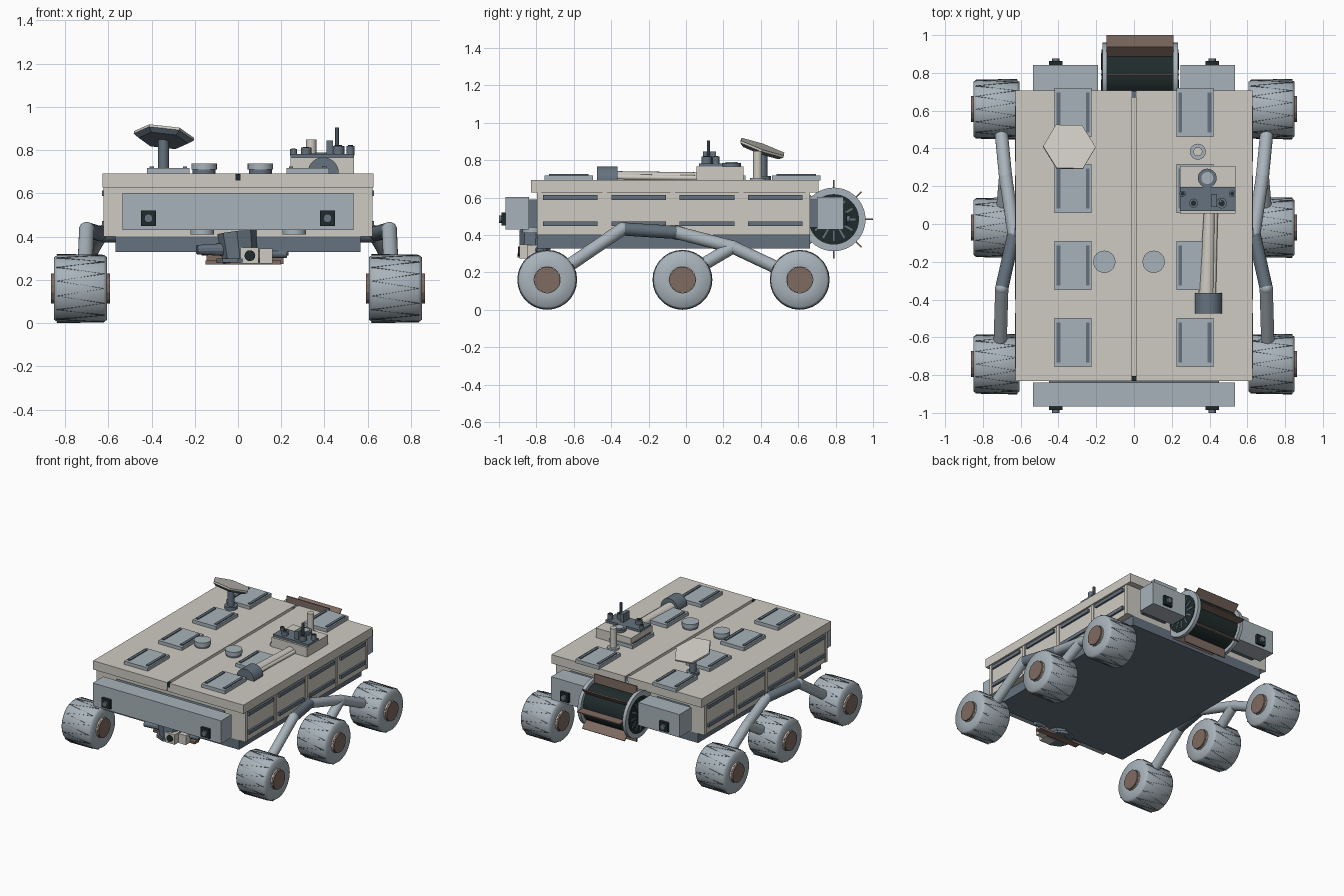
import bpy, bmesh, math
from math import sin, cos, pi
from mathutils import Vector, Matrix

cube = bpy.data.objects.get("Cube")
if cube:
    bpy.data.objects.remove(cube, do_unlink=True)


def material(name, rgb):
    m = bpy.data.materials.new(name)
    m.use_nodes = True
    m.diffuse_color = (*rgb, 1)
    m.node_tree.nodes["Principled BSDF"].inputs["Base Color"].default_value = (*rgb, 1)
    return m


CREAM = material("cream", (0.62, 0.60, 0.54))
STEEL = material("light steel", (0.39, 0.45, 0.49))
DARK = material("dark steel", (0.13, 0.17, 0.21))
BROWN = material("brown", (0.21, 0.145, 0.12))
BLACK = material("green black", (0.014, 0.024, 0.024))


def link(name, data, loc=(0, 0, 0)):
    ob = bpy.data.objects.new(name, data)
    ob.location = loc
    bpy.context.scene.collection.objects.link(ob)
    return ob


def finish(name, bm, mat, smooth=None):
    bmesh.ops.recalc_face_normals(bm, faces=bm.faces)
    me = bpy.data.meshes.new(name)
    for f in bm.faces:
        f.smooth = smooth is not None
    bm.to_mesh(me)
    bm.free()
    if smooth is not None:
        me.set_sharp_from_angle(angle=smooth)
    me.materials.append(mat)
    return me


def box(name, x, y, z, mat, matrix=None):
    """Box from (low, high) pairs."""
    lo, hi = Vector((x[0], y[0], z[0])), Vector((x[1], y[1], z[1]))
    bm = bmesh.new()
    bmesh.ops.create_cube(bm, size=1, matrix=Matrix.Translation((lo + hi) / 2)
                          @ Matrix.Diagonal((*(hi - lo), 1)))
    if matrix:
        bm.transform(matrix)
    return link(name, finish(name, bm, mat))


def tube(name, a, b, r, mat, r2=None, sides=24, twist=0):
    """Cylinder or cone from point a to point b."""
    a, b = Vector(a), Vector(b)
    turn = Vector((0, 0, 1)).rotation_difference(b - a).to_matrix().to_4x4()
    bm = bmesh.new()
    bmesh.ops.create_cone(bm, cap_ends=True, segments=sides, radius1=r,
                          radius2=r if r2 is None else r2, depth=(b - a).length,
                          matrix=Matrix.Translation((a + b) / 2) @ turn @ Matrix.Rotation(twist, 4, 'Z'))
    return link(name, finish(name, bm, mat, 0.7 if sides > 12 else None))


def ball(name, c, r, mat):
    bm = bmesh.new()
    bmesh.ops.create_uvsphere(bm, u_segments=16, v_segments=10, radius=r,
                              matrix=Matrix.Translation(c))
    return link(name, finish(name, bm, mat, 0.8))


# Hull, belly and split lid
box("hull", (-.615, .615), (-.797, .664), (.40, .63), CREAM)
box("belly", (-.566, .566), (-.797, .664), (.328, .40), DARK)
for s, side in ((-1, "right"), (1, "left")):
    box(side + "_lid", sorted((s * .012, s * .627)), (-.83, .708), (.627, .693), CREAM)
box("lid_seam", (-.012, .012), (-.825, .70), (.627, .662), CREAM)
box("seam_latch_front", (-.012, .012), (-.83, -.805), (.66, .69), BLACK)
box("seam_latch_back", (-.012, .012), (.67, .704), (.66, .69), DARK)

# Hull side bays: ribs and rails
for s, side in ((-1, "right"), (1, "left")):
    for y in (-.785, -.435, -.07, .295, .652):
        box(side + "_rib", sorted((s * .61, s * .621)), (y - .012, y + .012), (.40, .627), CREAM)
    for y in (-.618, -.253, .112, .478):
        for z in (.60, .46):
            box(side + "_rail", sorted((s * .61, s * .629)), (y - .146, y + .146),
                (z - .013, z + .013), DARK)

# Lid hatches with grab bars
for x in (-.322, .322):
    for y in (.59, .188, -.22, -.627):
        box("hatch", (x - .098, x + .098), (y - .129, y + .129), (.69, .718), STEEL)
        for dx in (-.077, .077):
            box("hatch_bar", (x + dx - .01, x + dx + .01), (y - .105, y + .105), (.71, .725), DARK)

# Round lid caps
for x in (-.157, .104):
    tube("cap_base", (x, -.2, .69), (x, -.2, .715), .053, DARK)
    tube("cap", (x, -.2, .71), (x, -.2, .738), .059, STEEL)

# Front and rear equipment boxes with cameras
box("front_box", (-.535, .535), (-.966, -.84), (.43, .602), STEEL)
box("front_mount", (-.45, .45), (-.85, -.79), (.44, .59), DARK)
for x in ((-.535, -.19), (.245, .535)):
    box("rear_box", x, (.70, .842), (.43, .602), STEEL)
    box("rear_mount", (x[0] + .04, x[1] - .04), (.66, .71), (.44, .59), DARK)
for x in (-.414, .414):
    for y, d in ((-.966, -1), (.842, 1)):
        box("camera", (x - .035, x + .035), sorted((y - d * .01, y + d * .02)), (.45, .52), BLACK)
        tube("camera_lens", (x, y, .485), (x, y + d * .034, .485), .02, DARK, sides=16)

# Rear drum: barrel, end rings, spokes and radial fins
dy, dz = .79, .483
tube("drum_barrel", (-.15, dy, dz), (.215, dy, dz), .143, BLACK, sides=32)
for x, d in ((-.155, -1), (.22, 1)):
    tube("drum_end", (x - .013, dy, dz), (x + .013, dy, dz), .17, STEEL, sides=40)
    tube("drum_face", (x, dy, dz), (x + d * .016, dy, dz), .135, BLACK, sides=40)
    for i in range(12):
        m = Matrix.Translation((x + d * .015, dy, dz)) @ Matrix.Rotation(i * pi / 6, 4, 'X')
        box("drum_spoke", (-.004, .004), (.06, .115), (-.005, .005), DARK, m)
for i in range(8):
    m = Matrix.Translation((0, dy, dz)) @ Matrix.Rotation(i * pi / 4, 4, 'X')
    box("drum_fin", (-.145, .21), (.13, .21), (-.004, .004), BROWN, m)

# Hexagonal dish antenna on a post
top = Vector((-.342, .41, .872))
normal = Vector((.12, .35, 1)).normalized()
tube("dish_base", (-.345, .41, .69), (-.345, .41, .715), .045, DARK)
tube("dish_post", (-.345, .41, .70), (-.345, .41, .85), .025, DARK)
tube("dish_back", top - normal * .03, top - normal * .012, .115, DARK, .14, 6, pi / 6)
tube("dish", top - normal * .012, top, .14, CREAM, sides=6, twist=pi / 6)

# Small mast beside the turret
tube("mast_foot", (.338, .383, .69), (.338, .383, .705), .042, STEEL)
tube("mast", (.338, .383, .69), (.338, .383, .85), .024, CREAM)

# Camera turret on the lid
box("turret_base", (.243, .537), (.055, .308), (.69, .765), CREAM)
box("turret_plate", (.243, .537), (.07, .195), (.765, .782), DARK)
tube("turret_drum", (.388, .243, .76), (.388, .243, .785), .05, DARK)
tube("turret_drum_cap", (.388, .243, .78), (.388, .243, .79), .032, STEEL)
for x, y, r, z in ((.257, .16, .016, .805), (.315, .11, .024, .812), (.464, .11, .028, .82),
                   (.52, .16, .018, .82)):
    tube("turret_eye", (x, y, .775), (x, y, z), r, DARK, sides=16)
    tube("turret_lens", (x, y, z - .004), (x, y, z + .003), r * .6, BLACK, sides=16)
box("turret_head", (.41, .44), (.09, .16), (.775, .845), DARK)
tube("turret_whip", (.458, .12, .78), (.458, .12, .905), .009, DARK, sides=8)

# Stowed boom leading to the front motor
tube("boom", (.40, .06, .705), (.385, -.37, .698), .03, CREAM, .043)
tube("boom_rod", (.43, .06, .705), (.42, -.37, .71), .014, CREAM, sides=16)
tube("boom_motor", (.394, -.365, .695), (.394, -.475, .695), .072, DARK)

# Tool head under the front edge
tube("tool_body", (.01, -.81, .285), (-.005, -.80, .42), .08, DARK, .09, 8)
tube("tool_disc", (0, -.80, .28), (0, -.80, .30), .10, DARK, sides=8)
box("tool_plate", (-.15, .20), (-.80, -.75), (.272, .29), BROWN)
box("tool_camera", (.015, .095), (-.89, -.82), (.275, .35), CREAM)
tube("tool_lens", (.055, -.885, .312), (.055, -.897, .312), .025, BLACK, sides=16)
box("tool_block", (.10, .16), (-.85, -.79), (.275, .345), CREAM)
tube("tool_drill", (-.07, -.81, .34), (-.19, -.84, .34), .03, DARK, .022, 12)
tube("tool_brush", (.14, -.79, .32), (.225, -.78, .32), .018, DARK, sides=12)
for x in (-.165, .26):
    tube("tool_shoulder", (x, -.82, .41), (x, -.82, .46), .055, STEEL)

# Wheel: turned profile, zigzag grouser and hub
profile = [(-.112, .06), (-.122, .145), (-.105, .156), (0, .157),
           (.105, .156), (.122, .145), (.112, .06)]
bm = bmesh.new()
pts = [bm.verts.new((x, 0, r)) for x, r in profile]
edges = [bm.edges.new(p) for p in zip(pts, pts[1:])]
bmesh.ops.spin(bm, geom=pts + edges, cent=(0, 0, 0), axis=(1, 0, 0), angle=2 * pi, steps=40)
bmesh.ops.remove_doubles(bm, verts=bm.verts, dist=.0005)
wheel_mesh = finish("wheel", bm, STEEL, pi)

grouser = bpy.data.curves.new("grouser", 'CURVE')
grouser.dimensions = '3D'
grouser.bevel_depth = .0042
grouser.bevel_resolution = 0
grouser.materials.append(DARK)
line = grouser.splines.new('POLY')
count = 28
line.points.add(count - 1)
for i, p in enumerate(line.points):
    a = i * 2 * pi / count
    p.co = ((-1) ** i * .108, .156 * cos(a), .156 * sin(a), 1)
line.use_cyclic_u = True

# Wheels and rocker suspension on both sides
for s, side in ((-1, "right"), (1, "left")):
    for y, place in ((-.742, "front"), (-.019, "middle"), (.608, "rear")):
        c = (s * .728, y, .16)
        link(f"{side}_{place}_wheel", wheel_mesh, c)
        link(f"{side}_{place}_grouser", grouser, c)
        tube(f"{side}_{place}_hub_ring", (s * .605, y, .16), (s * .851, y, .16), .074, CREAM, sides=12)
        tube(f"{side}_{place}_hub", (s * .593, y, .16), (s * .864, y, .16), .071, BROWN,
             sides=12, twist=pi / 12)
    hip = (s * .635, -.05, .413)
    knee = (s * .70, -.34, .432)
    fork = (s * .68, .25, .335)
    for name, a, b in (("front_leg", knee, (s * .71, -.68, .20)),
                       ("rocker", knee, hip), ("bogie_link", hip, fork),
                       ("rear_leg", fork, (s * .71, .56, .19)),
                       ("middle_leg", fork, (s * .70, .02, .20))):
        tube(f"{side}_{name}", a, b, .035, DARK if name == "rocker" else STEEL)
    for name, p in (("knee", knee), ("hip", hip), ("fork", fork)):
        ball(f"{side}_{name}_joint", p, .036, STEEL)
    tube(f"{side}_pivot", (s * .55, -.05, .413), hip, .04, DARK)
